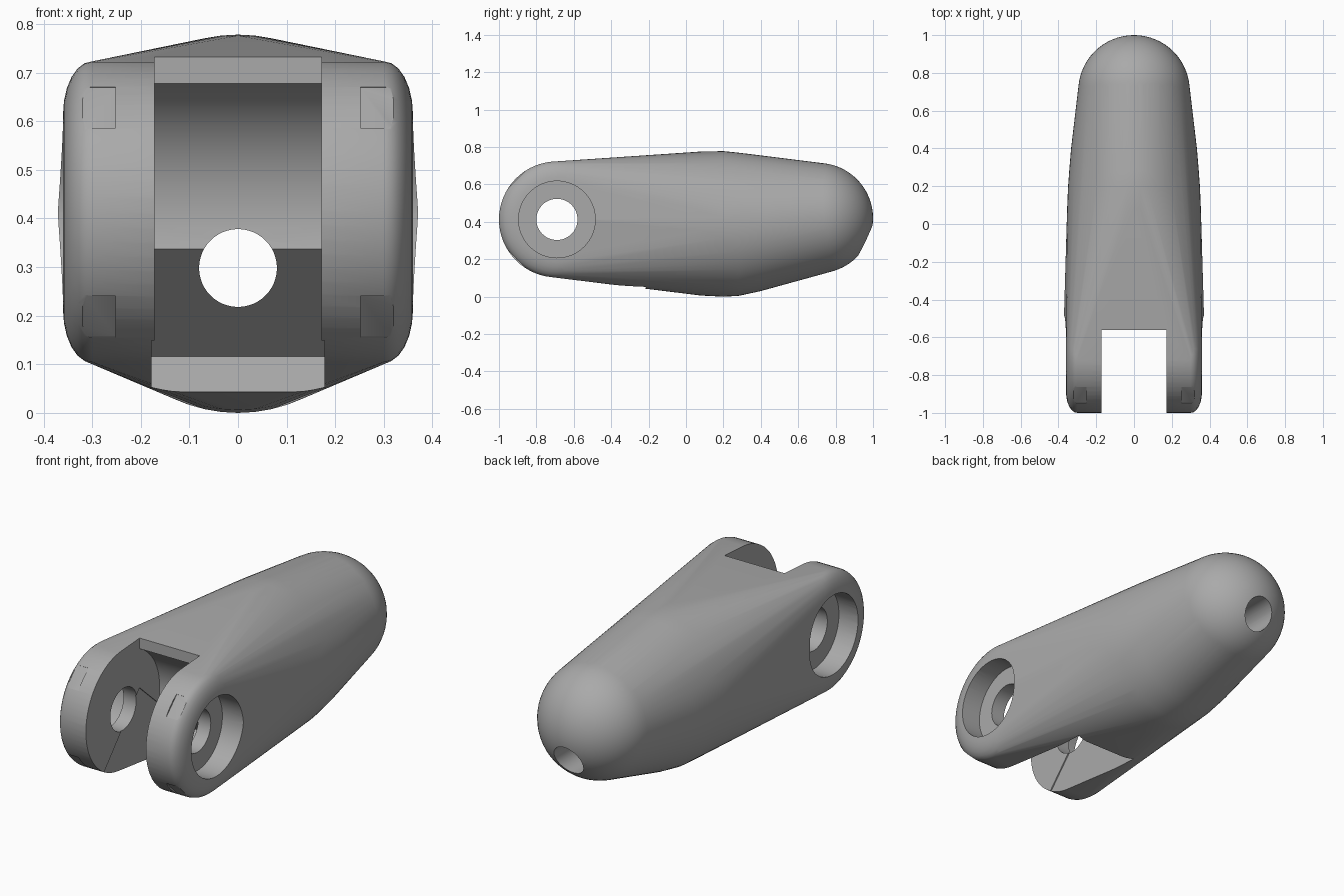
import bpy, bmesh, math
from mathutils import Matrix, Vector

if "Cube" in bpy.data.objects:
    bpy.data.objects.remove(bpy.data.objects["Cube"])

PIVOT = Vector((0, -0.69, 0.413))
SEG = 64

grey = bpy.data.materials.new("plain_grey")
grey.use_nodes = True
colour = (0.4, 0.4, 0.4, 1)
grey.diffuse_color = colour
grey.node_tree.nodes["Principled BSDF"].inputs["Base Color"].default_value = colour


def make_object(name, bm):
    mesh = bpy.data.meshes.new(name)
    bmesh.ops.recalc_face_normals(bm, faces=bm.faces)
    bm.to_mesh(mesh)
    bm.free()
    mesh.materials.append(grey)
    obj = bpy.data.objects.new(name, mesh)
    bpy.context.collection.objects.link(obj)
    return obj


def cylinder(name, centre, radius, length, axis):
    bm = bmesh.new()
    turn = Vector((0, 0, 1)).rotation_difference(Vector(axis)).to_matrix().to_4x4()
    bmesh.ops.create_cone(bm, cap_ends=True, segments=SEG, radius1=radius, radius2=radius,
                          depth=length, matrix=Matrix.Translation(centre) @ turn)
    return make_object(name, bm)


def prism(name, outline, x0, x1):
    """Extrude a side outline of (y, z) points from x0 to x1."""
    bm = bmesh.new()
    face = bm.faces.new([bm.verts.new((x0, y, z)) for y, z in outline])
    moved = bmesh.ops.extrude_face_region(bm, geom=[face])["geom"]
    bmesh.ops.translate(bm, vec=(x1 - x0, 0, 0),
                        verts=[v for v in moved if isinstance(v, bmesh.types.BMVert)])
    return make_object(name, bm)


# Body: a skin stretched over a rounded pivot drum, mid rings and a domed end
bm = bmesh.new()
angles = [2 * math.pi * i / SEG for i in range(SEG)]
for side in (-1, 1):
    for step in range(7):
        t = step / 6 * math.pi / 2
        x, r = 0.3 + 0.06 * math.sin(t), 0.2 + 0.11 * math.cos(t)
        for a in angles:
            bm.verts.new(PIVOT + Vector((side * x, r * math.cos(a), r * math.sin(a))))
rings = [(-0.5, 0.371, 0.412, 0.28), (0.08, 0.354, 0.391, 0.385), (0.2, 0.349, 0.389, 0.389),
         (0.28, 0.343, 0.387, 0.383), (0.4, 0.333, 0.389, 0.359)]
for y, half_width, zc, half_height in rings:
    for a in angles:
        bm.verts.new((half_width * math.cos(a), y, zc + half_height * math.sin(a)))
bmesh.ops.create_uvsphere(bm, u_segments=SEG, v_segments=32, radius=0.295,
                          matrix=Matrix.Translation((0, 0.705, 0.42)))
bmesh.ops.delete(bm, geom=list(bm.edges), context="EDGES_FACES")
hull = bmesh.ops.convex_hull(bm, input=list(bm.verts))
bmesh.ops.delete(bm, geom=[v for v in bm.verts if not v.link_faces], context="VERTS")
body = make_object("forked_arm_body", bm)

# Fork slot, its round clearance and the slanted channel underneath
corner = Vector((-0.56, 0.475))
along, across = Vector((-0.665, -0.747)), Vector((0.747, -0.665)) * 0.54
channel = [corner, corner + across, corner + across + along, corner + along]
cutters = [
    prism("slot_cutter", [(-1.2, -0.2), (-0.56, -0.2), (-0.56, 1), (-1.2, 1)], -0.172, 0.172),
    cylinder("clearance_cutter", PIVOT, 0.295, 0.344, (1, 0, 0)),
    prism("channel_cutter", channel, -0.178, 0.178),
    cylinder("pin_hole_cutter", PIVOT, 0.11, 1, (1, 0, 0)),
    cylinder("cable_hole_cutter", (0, 0.4, 0.298), 0.08, 1.7, (0, 1, 0)),
]

# Counterbores and shallow flats on both fork arms
for side in (-1, 1):
    cutters.append(cylinder("counterbore_cutter", PIVOT + Vector((side * 0.4, 0, 0)),
                            0.205, 0.3, (1, 0, 0)))
    for up in (-1, 1):
        out = Vector((-0.707, 0.707 * up))
        tangent = Vector((0.707, 0.707 * up)) * 0.06
        base = Vector((PIVOT.y, PIVOT.z)) + out * 0.302
        flat = [base - tangent, base + tangent, base + tangent + out * 0.1, base - tangent + out * 0.1]
        cutters.append(prism("flat_cutter", flat, side * 0.252, side * 0.32))

for cutter in cutters:
    mod = body.modifiers.new("cut", "BOOLEAN")
    mod.operation = "DIFFERENCE"
    mod.solver = "EXACT"
    mod.object = cutter

# Bake the cuts, then drop the cutters
bpy.context.view_layer.update()
baked = bpy.data.meshes.new_from_object(body.evaluated_get(bpy.context.evaluated_depsgraph_get()))
body.modifiers.clear()
body.data = baked
for cutter in cutters:
    bpy.data.objects.remove(cutter)

for obj in bpy.context.selected_objects:
    obj.select_set(False)
body.select_set(True)
bpy.context.view_layer.objects.active = body
bpy.ops.object.shade_smooth_by_angle(angle=math.radians(30))
